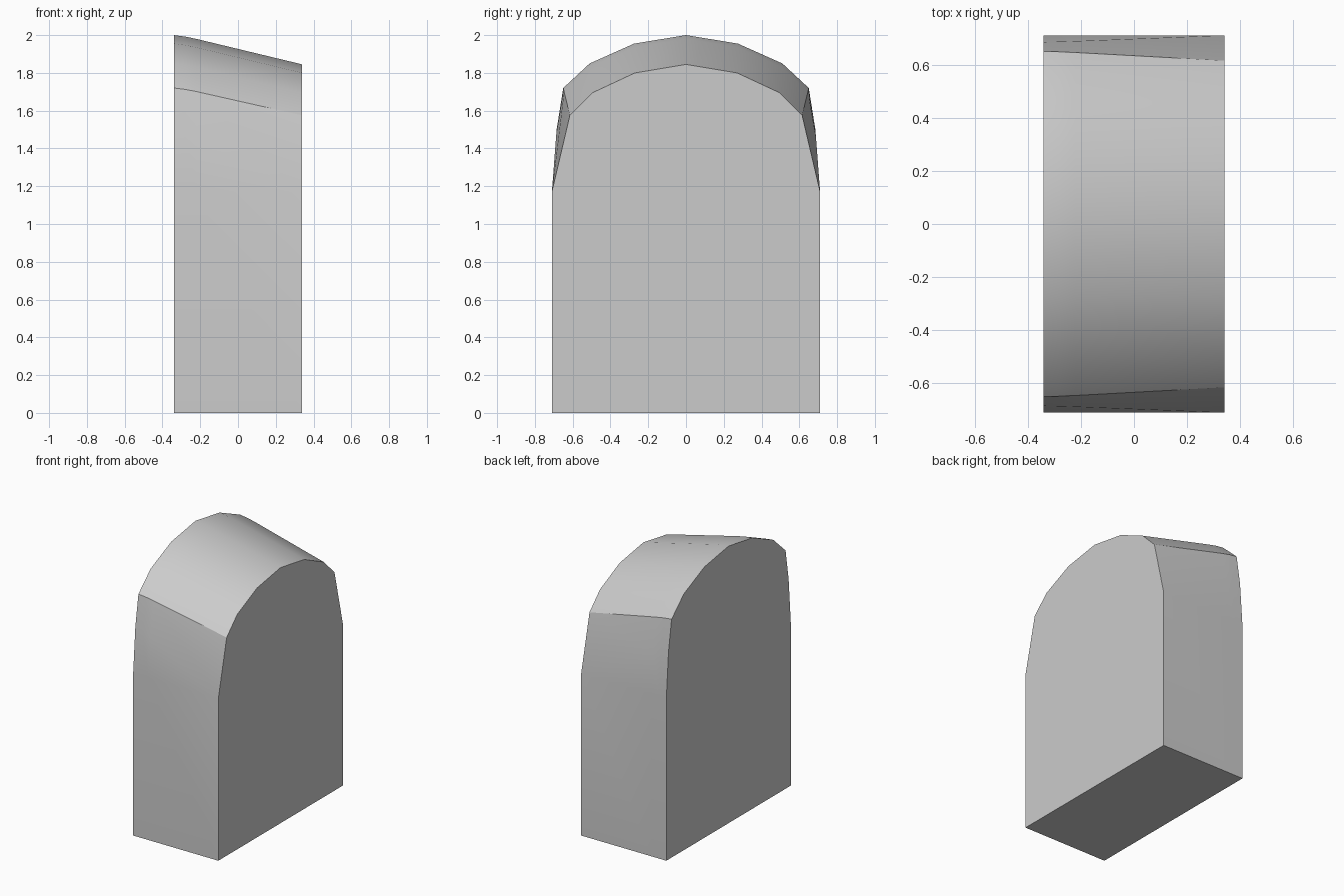
import bpy
import bmesh
import math

cube = bpy.data.objects.get("Cube")
if cube:
    bpy.data.objects.remove(cube, do_unlink=True)

# Single plain grey
grey = bpy.data.materials.new("plain grey")
grey.use_nodes = True
colour = (0.6, 0.6, 0.6, 1)
grey.diffuse_color = colour
grey.node_tree.nodes["Principled BSDF"].inputs["Base Color"].default_value = colour

# Half outlines (y, z) from base to crown: the tall end and the low end
TALL = [(0.71, 0), (0.71, 1.17), (0.685, 1.5), (0.65, 1.72), (0.51, 1.85), (0.275, 1.955), (0, 2)]
LOW = [(0.71, 0), (0.71, 1.17), (0.71, 1.17), (0.615, 1.575), (0.495, 1.695), (0.27, 1.8), (0, 1.845)]

# Position along x, and how far the outline has changed from tall to low
SECTIONS = [(-0.34, 0), (-0.28, 0.05), (-0.22, 0.13), (0.34, 1)]


def outline(x, t):
    half = [(a[0] + (b[0] - a[0]) * t, a[1] + (b[1] - a[1]) * t) for a, b in zip(TALL, LOW)]
    mirrored = [(-y, z) for y, z in reversed(half[:-1])]
    return [(x, y, z) for y, z in half + mirrored]


# Arched block lofted through the sections, closed at both ends
bm = bmesh.new()
rings = [[bm.verts.new(p) for p in outline(x, t)] for x, t in SECTIONS]
count = len(rings[0])
for near, far in zip(rings, rings[1:]):
    for i in range(count):
        j = (i + 1) % count
        bm.faces.new((near[i], near[j], far[j], far[i]))
bm.faces.new(rings[0])
bm.faces.new(rings[-1])
bmesh.ops.remove_doubles(bm, verts=bm.verts, dist=0.0001)
bmesh.ops.recalc_face_normals(bm, faces=bm.faces)

mesh = bpy.data.meshes.new("arched_block")
bm.to_mesh(mesh)
bm.free()
mesh.materials.append(grey)
block = bpy.data.objects.new("arched_block", mesh)
bpy.context.collection.objects.link(block)

# Soft crown, crisp shoulders and end faces
bpy.ops.object.select_all(action="DESELECT")
block.select_set(True)
bpy.context.view_layer.objects.active = block
bpy.ops.object.shade_smooth_by_angle(angle=math.radians(30))
